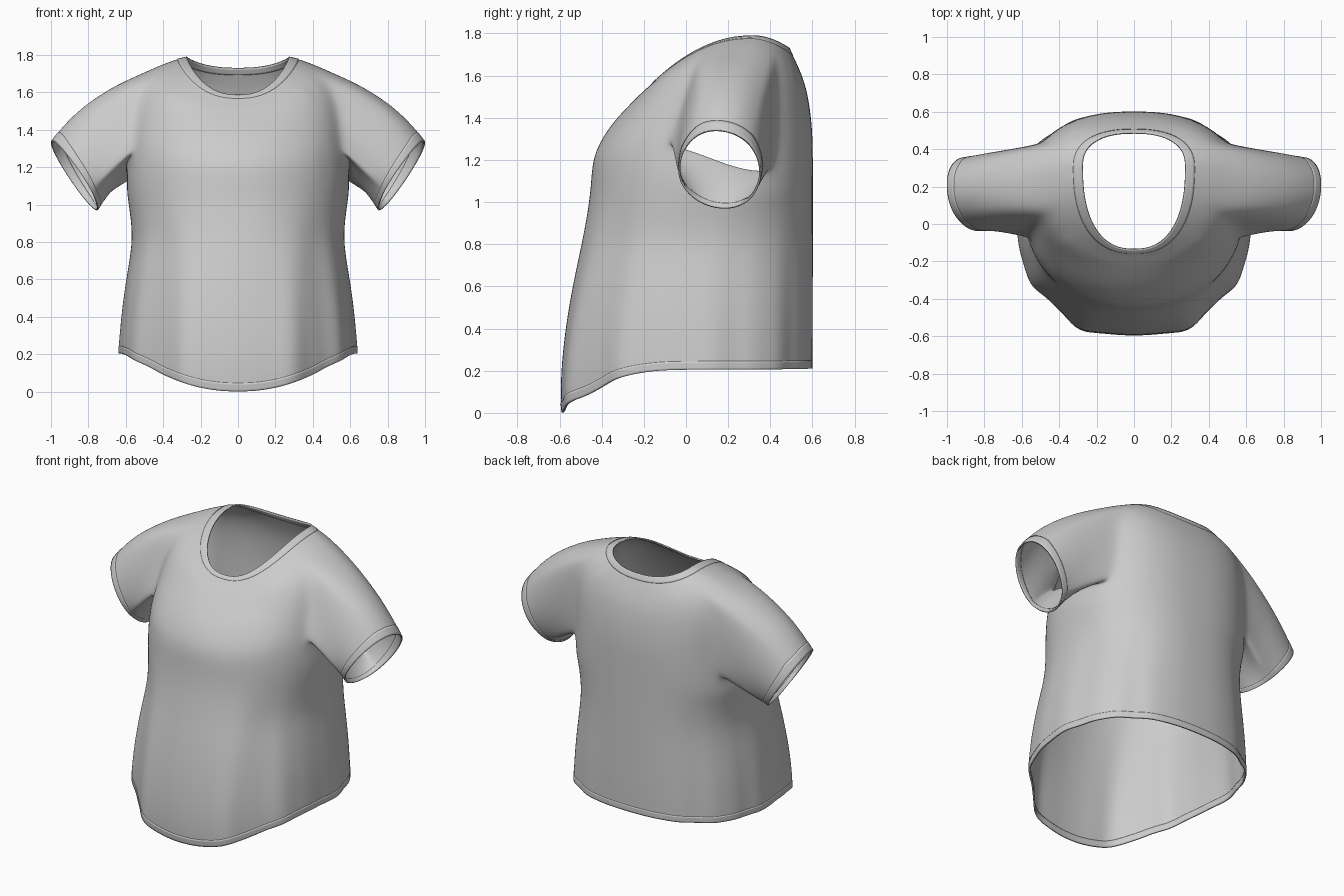
import bpy, math

if "Cube" in bpy.data.objects:
    bpy.data.objects.remove(bpy.data.objects["Cube"])

# Torso rings, hem to neckline: half width, side y, side z, front y, front z, back y, back z
RINGS = [
    (.632, .05, .205, -.59, .0, .600, .21),
    (.632, .05, .245, -.595, .045, .600, .25),
    (.624, .05, .35, -.594, .20, .602, .36),
    (.61, .05, .50, -.572, .41, .602, .50),
    (.582, .05, .68, -.533, .63, .602, .68),
    (.562, .07, .82, -.495, .80, .602, .82),
    (.578, .08, .96, -.467, .95, .602, .96),
    (.595, .10, 1.06, -.453, 1.06, .602, 1.06),
    (.597, .12, 1.14, -.448, 1.14, .602, 1.16),
    (.588, .14, 1.22, -.437, 1.22, .602, 1.25),
    (.580, .16, 1.31, -.400, 1.30, .599, 1.34),
    (.580, .18, 1.41, -.348, 1.375, .590, 1.43),
    (.570, .20, 1.51, -.292, 1.437, .577, 1.51),
    (.550, .22, 1.61, -.247, 1.482, .561, 1.57),
    (.500, .25, 1.705, -.207, 1.522, .542, 1.62),
    (.410, .28, 1.752, -.177, 1.548, .524, 1.66),
    (.325, .30, 1.778, -.158, 1.567, .507, 1.695),
    (.275, .31, 1.790, -.138, 1.585, .490, 1.730),
]
COLS = 32                       # columns from front centre to back centre
K0, K1, R0, R1 = 12, 22, 9, 14  # armhole block: columns and rows


def torso_point(ring, k):
    w, ys, zs, yf, zf, yb, zb = ring
    a = -math.pi / 2 + math.pi * k / COLS
    front = a < 0
    low = min(1, max(0, (1.0 - zs) / .75))      # drape grows towards the hem
    high = min(1, max(0, (zs - 1.6) / .18))     # rounder corners at the neckline
    n = 2.15 + .1 * low + .25 * high if front else 2.4
    c = max(0, math.cos(a)) ** (2 / n)
    s = abs(math.sin(a)) ** (2 / n)
    if k in (0, COLS):
        c = 0
    ye, ze = (yf, zf) if front else (yb, zb)
    x, y = w * c, ys + (ye - ys) * s
    z = zs + (ze - zs) * s ** (2 + low)
    # armpit slopes down towards the back
    z -= .4 * (y - .13) * c ** 4 * math.exp(-((zs - 1.2) / .18) ** 2)
    # soft vertical folds
    r = 1 + low * (.010 * math.sin(11 * a + 1) + .007 * math.sin(19 * a)) * (1 - s ** 8)
    x, y = x * r, ys + (y - ys) * r
    if front:
        y -= .033 * low * math.tanh(24 * (.35 - x)) * math.exp(-((x - .35) / .13) ** 2)
    return (x, y, z)


def cuff_point(phi):
    u, v = math.cos(phi), math.sin(phi)
    return (.873 + .124 * v + .03 * u, .16 + .2 * u, 1.155 + .187 * v - .015 * u)


def make_part(name, verts, faces, thickness, offset):
    used = sorted({i for f in faces for i in f})
    remap = {old: new for new, old in enumerate(used)}
    me = bpy.data.meshes.new(name)
    me.from_pydata([verts[i] for i in used], [], [[remap[i] for i in f] for f in faces])
    me.polygons.foreach_set("use_smooth", [True] * len(me.polygons))
    ob = bpy.data.objects.new(name, me)
    bpy.context.collection.objects.link(ob)
    mir = ob.modifiers.new("mirror", 'MIRROR')
    mir.merge_threshold = .0005
    sub = ob.modifiers.new("smooth", 'SUBSURF')
    sub.levels = sub.render_levels = 2
    sol = ob.modifiers.new("cloth", 'SOLIDIFY')
    sol.thickness, sol.offset = thickness, offset
    return ob


# Torso half with an open armhole
verts = [torso_point(r, k) for r in RINGS for k in range(COLS + 1)]


def idx(i, k):
    return i * (COLS + 1) + k


def strip(i, k):
    return (idx(i, k), idx(i, k + 1), idx(i + 1, k + 1), idx(i + 1, k))


faces = [strip(i, k) for i in range(len(RINGS) - 1) for k in range(COLS)
         if not (R0 <= i < R1 and K0 <= k < K1)]

# Sleeve drawn out from the armhole loop to the cuff
loop = ([idx(R0, k) for k in range(K0, K1)] + [idx(i, K1) for i in range(R0, R1)] +
        [idx(R1, k) for k in range(K1, K0, -1)] + [idx(i, K0) for i in range(R1, R0, -1)])
start = [verts[i] for i in loop]
ylo, yhi = min(p[1] for p in start), max(p[1] for p in start)
zlo, zhi = min(p[2] for p in start), max(p[2] for p in start)
phis = [math.atan2((p[2] - (zlo + zhi) / 2) / (zhi - zlo),
                   (p[1] - (ylo + yhi) / 2) / (yhi - ylo)) for p in start]
n = len(loop)
prev, cuff_faces, soft = loop, [], []
for t in (.12, .28, .45, .62, .78, .91, 1):
    base = len(verts)
    for p, phi in zip(start, phis):
        q = cuff_point(phi)
        bulge = 4 * t * (1 - t) * max(0, math.sin(phi))
        x, y, z = (a + (b - a) * t for a, b in zip(p, q))
        verts.append((x + .03 * bulge, y, z + .042 * bulge))
    cur = list(range(base, base + n))
    cuff_faces = [(prev[j], prev[(j + 1) % n], cur[(j + 1) % n], cur[j]) for j in range(n)]
    faces += cuff_faces
    if t < .5:
        soft += cur
    prev = cur

# Relax the cloth around the armhole seam
soft += [idx(i, k) for i in range(R0 - 1, R1 + 2) for k in range(K0 - 3, K1 + 4)
         if not (R0 < i < R1 and K0 < k < K1)]
near = {i: set() for i in soft}
for f in faces:
    for j in range(4):
        for a, b in ((f[j], f[j - 1]), (f[j - 1], f[j])):
            if a in near:
                near[a].add(b)
for step in range(10):
    w = .5 if step % 2 == 0 else -.45       # alternate to keep the volume
    moved = {i: tuple(verts[i][c] + w * (sum(verts[m][c] for m in ms) / len(ms) - verts[i][c])
                      for c in range(3)) for i, ms in near.items()}
    for i, p in moved.items():
        verts[i] = p

make_part("shirt_body", verts, faces, .006, -1)

# Stitched bands along the openings
make_part("neck_band", verts, [strip(len(RINGS) - 2, k) for k in range(COLS)], .010, -.6)
make_part("hem_band", verts, [strip(0, k) for k in range(COLS)], .010, -.7)
make_part("cuff_bands", verts, cuff_faces, .010, -.7)
